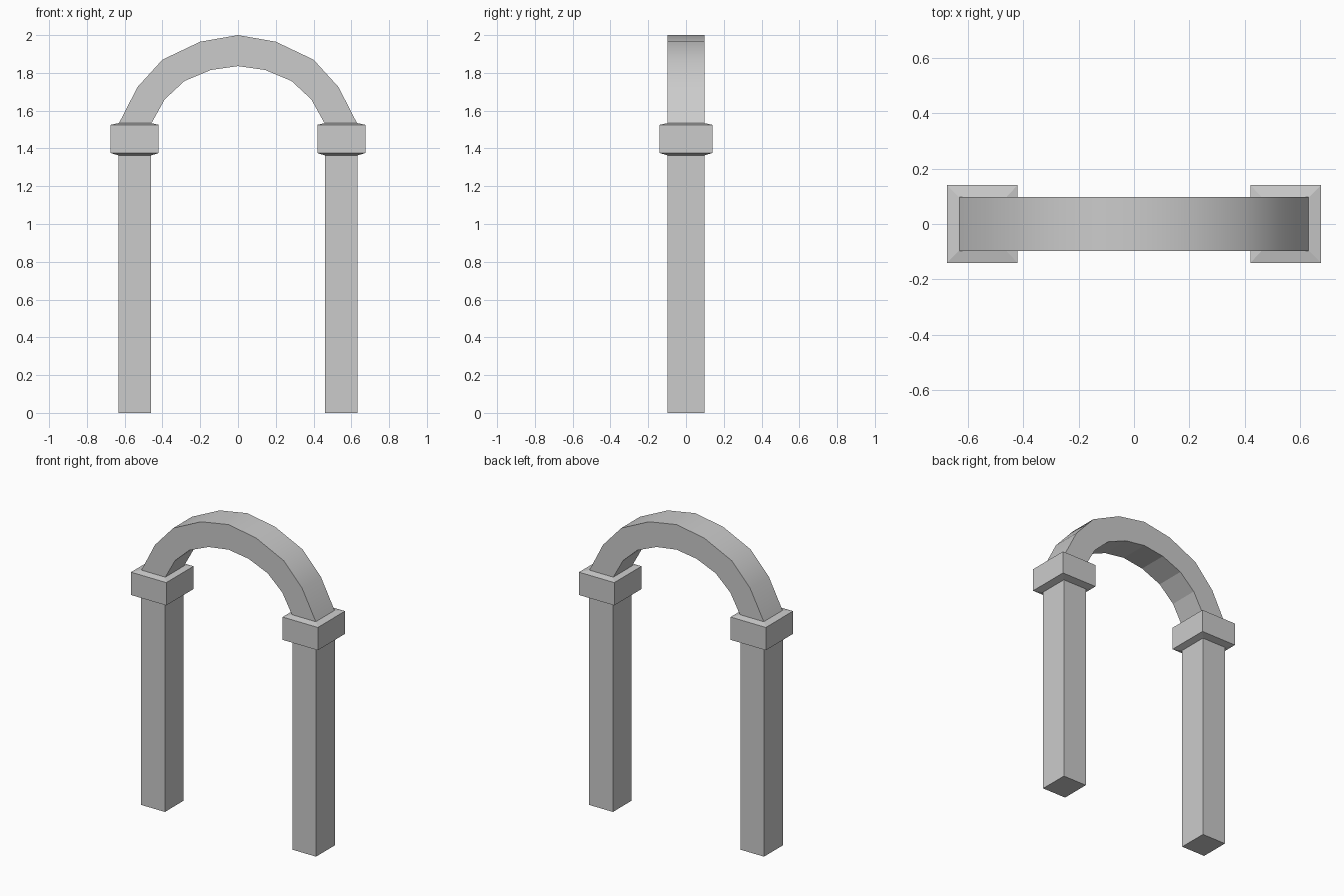
import bpy, bmesh

if "Cube" in bpy.data.objects:
    bpy.data.objects.remove(bpy.data.objects["Cube"])


def finish(bm, name):
    bmesh.ops.recalc_face_normals(bm, faces=bm.faces)
    mesh = bpy.data.meshes.new(name)
    bm.to_mesh(mesh)
    bm.free()
    obj = bpy.data.objects.new(name, mesh)
    bpy.context.collection.objects.link(obj)
    return obj


def loft(name, rings, closed_ends):
    # stack of rectangular rings (z, x0, x1, half depth)
    bm = bmesh.new()
    loops = [[bm.verts.new((x, y, z)) for x, y in
              ((x0, -d), (x1, -d), (x1, d), (x0, d))] for z, x0, x1, d in rings]
    for a, b in zip(loops, loops[1:]):
        for i in range(4):
            j = (i + 1) % 4
            bm.faces.new((a[i], a[j], b[j], b[i]))
    if closed_ends:
        bm.faces.new(loops[0])
        bm.faces.new(loops[-1])
    obj = finish(bm, name)
    mod = obj.modifiers.new("Mirror", 'MIRROR')
    mod.use_mirror_merge = False
    return obj


D = 0.097

# square pillars, mirrored across x
loft("pillars", [(0, 0.46, 0.632, D), (1.363, 0.46, 0.632, D)], True)

# capitals with slightly sloped top and underside
loft("capitals", [(1.363, 0.46, 0.632, D), (1.376, 0.42, 0.675, 0.14),
                  (1.525, 0.42, 0.675, 0.14), (1.534, 0.46, 0.632, D)], True)

# faceted arch from an outer and an inner half profile
outer = [(0.632, 1.53), (0.532, 1.725), (0.40, 1.87), (0.20, 1.965), (0, 2.0)]
inner = [(0.46, 1.53), (0.388, 1.66), (0.283, 1.757), (0.145, 1.815), (0, 1.836)]


def full(half):
    return half + [(-x, z) for x, z in reversed(half[:-1])]


bm = bmesh.new()
rings = [[bm.verts.new(co) for co in ((o[0], -D, o[1]), (o[0], D, o[1]),
                                      (i[0], D, i[1]), (i[0], -D, i[1]))]
         for o, i in zip(full(outer), full(inner))]
for a, b in zip(rings, rings[1:]):
    for i in range(4):
        j = (i + 1) % 4
        face = bm.faces.new((a[i], a[j], b[j], b[i]))
        face.smooth = i == 0  # only the outer band is smooth
bm.faces.new(rings[0])
bm.faces.new(rings[-1])
finish(bm, "arch")
